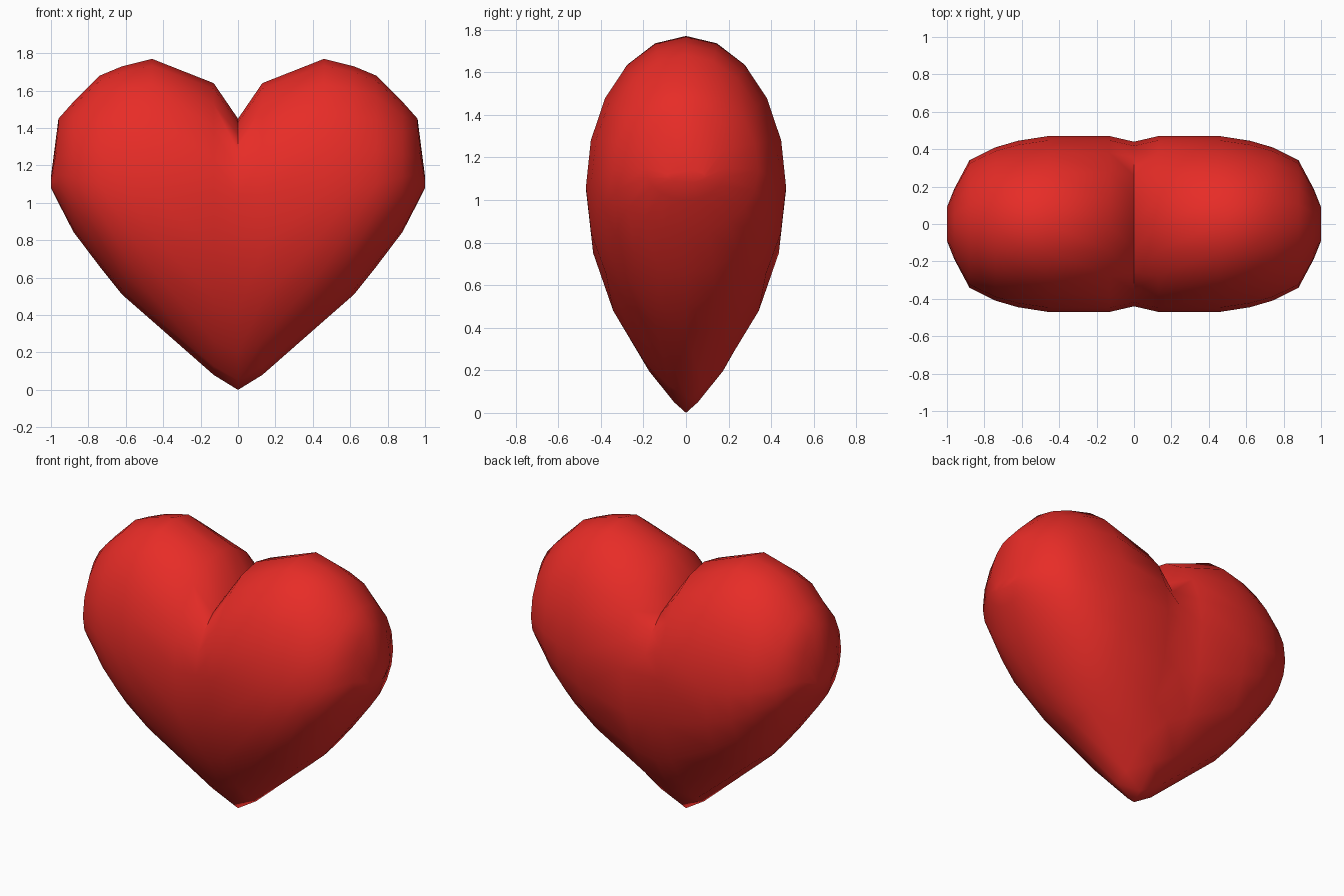
import bpy, bmesh, math

if "Cube" in bpy.data.objects:
    bpy.data.objects.remove(bpy.data.objects["Cube"])

# cross-sections of the right half: x, bottom z, top z, half depth, widest z, taper of the lower part
SECTIONS = [
    (0.00, 0.00, 1.45, 0.44, 1.03, 1.75),
    (0.13, 0.08, 1.64, 0.47, 1.05, 1.50),
    (0.46, 0.37, 1.77, 0.47, 1.06, 1.05),
    (0.62, 0.51, 1.73, 0.445, 1.08, 1.0),
    (0.74, 0.66, 1.68, 0.41, 1.10, 1.0),
    (0.88, 0.845, 1.54, 0.34, 1.14, 1.0),
    (0.96, 1.00, 1.45, 0.19, 1.15, 1.0),
    (1.00, 1.08, 1.14, 0.09, 1.11, 1.0),
]
N = 20


def ring(bm, x, zb, zt, depth, zm, taper):
    verts = []
    for i in range(N):
        a = 2 * math.pi * i / N
        s, c = math.sin(a), math.cos(a)
        p = taper if c < 0 else 1.0
        y = math.copysign(depth * abs(s) ** p, s) if abs(s) > 1e-6 else 0.0
        z = zm + c * ((zt - zm) if c > 0 else (zm - zb))
        verts.append(bm.verts.new((x, y, z)))
    return verts


# right half lofted through the sections
bm = bmesh.new()
rings = [ring(bm, *s) for s in SECTIONS]
for a, b in zip(rings, rings[1:]):
    for i in range(N):
        j = (i + 1) % N
        bm.faces.new((a[i], a[j], b[j], b[i]))
bm.faces.new(rings[-1])

# mirrored left half, welded along the middle
bmesh.ops.mirror(bm, geom=bm.verts[:] + bm.edges[:] + bm.faces[:],
                 axis='X', merge_dist=0.0005)
bmesh.ops.remove_doubles(bm, verts=bm.verts[:], dist=0.0005)
bmesh.ops.recalc_face_normals(bm, faces=bm.faces[:])
mesh = bpy.data.meshes.new("heart")
bm.to_mesh(mesh)
bm.free()

heart = bpy.data.objects.new("heart", mesh)
bpy.context.collection.objects.link(heart)
red = bpy.data.materials.new("red")
red.diffuse_color = (0.8, 0.025, 0.02, 1)
red.use_nodes = True
red.node_tree.nodes["Principled BSDF"].inputs["Base Color"].default_value = red.diffuse_color
mesh.materials.append(red)

# smooth skin, sharp cleft
bpy.context.view_layer.objects.active = heart
heart.select_set(True)
bpy.ops.object.shade_smooth_by_angle(angle=math.radians(65))
